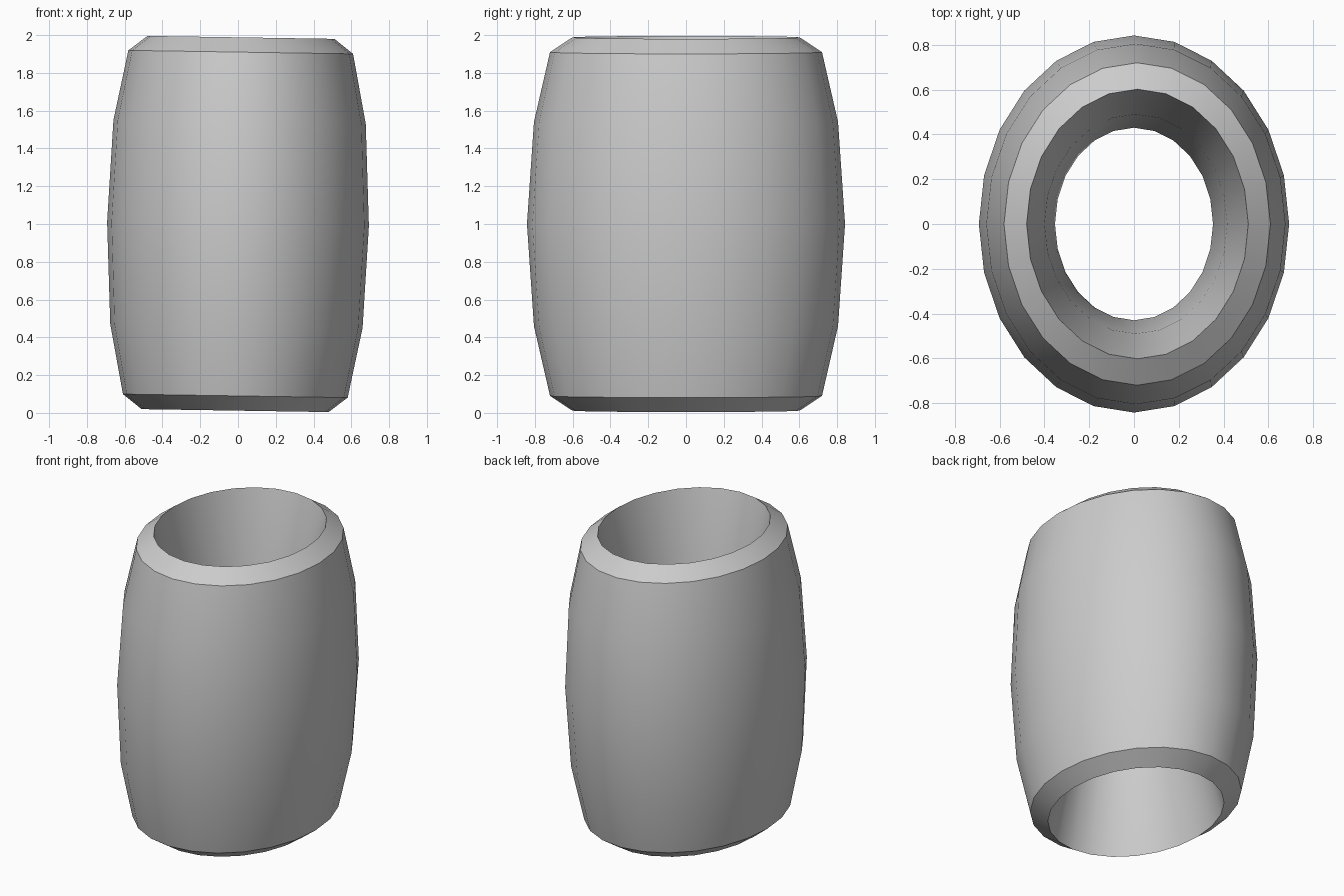
import bpy, bmesh, math
from mathutils import Matrix

cube = bpy.data.objects.get("Cube")
if cube:
    bpy.data.objects.remove(cube, do_unlink=True)

SIDES = 24
TILT = math.radians(0.9)

# Plain grey material
grey = bpy.data.materials.new("plain grey")
grey.use_nodes = True
colour = (0.6, 0.6, 0.6, 1)
grey.diffuse_color = colour
grey.node_tree.nodes["Principled BSDF"].inputs["Base Color"].default_value = colour

# Closed wall section (x radius, y radius, height): bulging outside, waisted bore
outer = [(0.595, 0.72, 0.91), (0.668, 0.805, 0.54), (0.693, 0.842, 0)]
inner = [(0.495, 0.602, 0.988), (0.408, 0.49, 0.54), (0.353, 0.43, 0)]


def mirrored(half):
    return half + [(rx, ry, -z) for rx, ry, z in reversed(half[:-1])]


section = mirrored(outer) + mirrored(inner)[::-1]

# Elliptical barrel bead with a hole right through
bm = bmesh.new()
rings = []
for rx, ry, z in section:
    angles = [math.tau * i / SIDES for i in range(SIDES)]
    rings.append([bm.verts.new((rx * math.cos(a), ry * math.sin(a), z)) for a in angles])
for k, ring in enumerate(rings):
    following = rings[(k + 1) % len(rings)]
    for i in range(SIDES):
        j = (i + 1) % SIDES
        bm.faces.new((ring[i], following[i], following[j], ring[j]))
bmesh.ops.recalc_face_normals(bm, faces=bm.faces)

# Slight lean to the left, standing on the ground
bm.transform(Matrix.Translation((0, 0, 1)) @ Matrix.Rotation(TILT, 4, "Y"))
mesh = bpy.data.meshes.new("barrel_bead")
bm.to_mesh(mesh)
bm.free()
mesh.materials.append(grey)

bead = bpy.data.objects.new("barrel_bead", mesh)
bpy.context.collection.objects.link(bead)
bpy.context.view_layer.objects.active = bead
bead.select_set(True)
bpy.ops.object.shade_smooth_by_angle(angle=math.radians(30))
